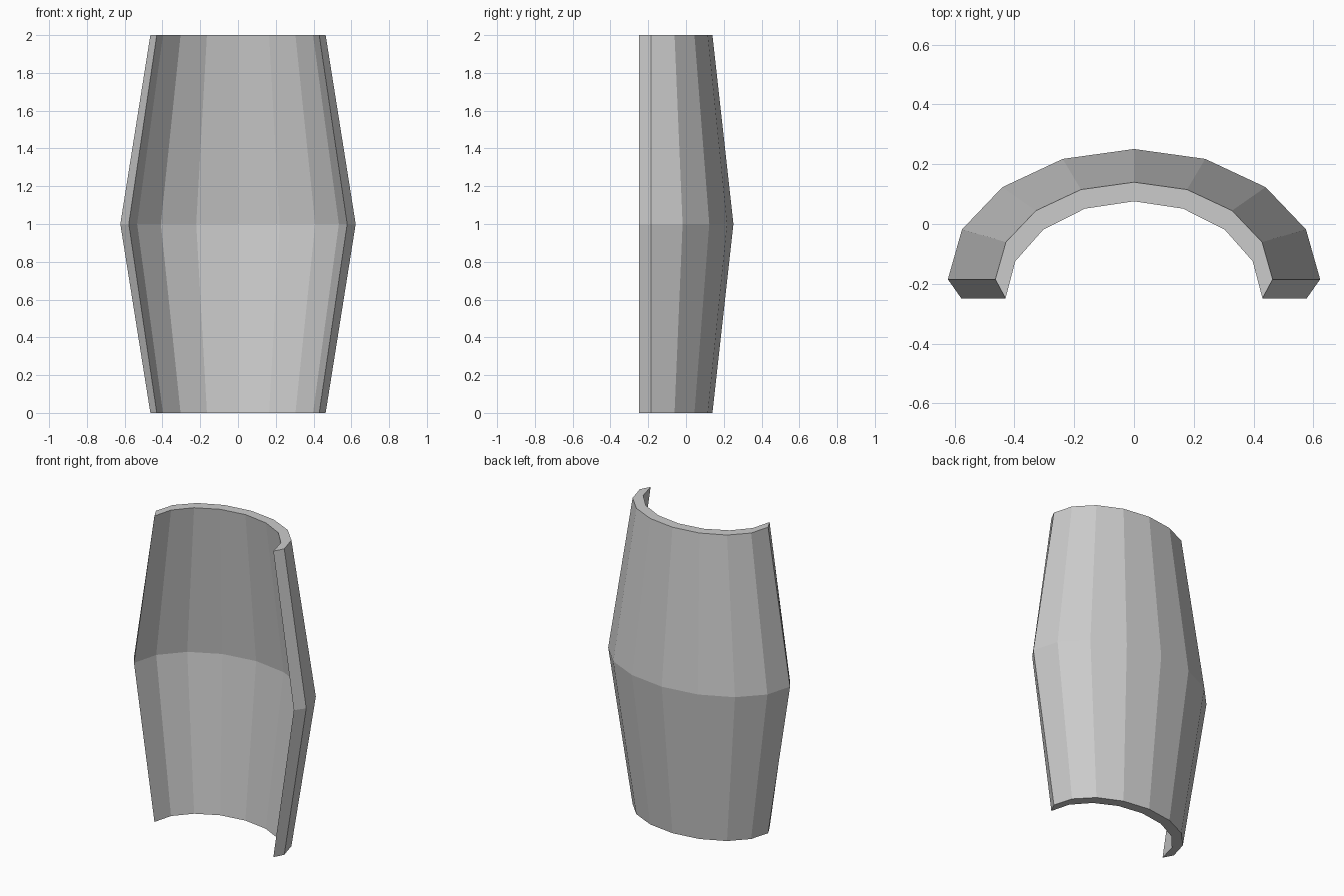
import bpy, bmesh, math

if "Cube" in bpy.data.objects:
    bpy.data.objects.remove(bpy.data.objects["Cube"])

SIDES = 8  # facets across the half ellipse


def arc(bm, rx, ry, y0, z):
    return [bm.verts.new((rx * math.cos(math.pi * i / SIDES),
                          y0 + ry * math.sin(math.pi * i / SIDES), z))
            for i in range(SIDES + 1)]


bm = bmesh.new()

# Bulged outer and inner skins: (z, outer half width, inner half width, depth)
rings = []
for z, outer_x, inner_x, depth in ((0, 0.464, 0.43, 0.325),
                                   (1, 0.623, 0.578, 0.436),
                                   (2, 0.464, 0.43, 0.325)):
    outer = arc(bm, outer_x, depth, -0.185, z)
    inner = arc(bm, inner_x, depth, -0.249, z)
    rings.append(outer + inner[::-1])  # closed crescent section

# Skin the sections together, including the side edges
n = len(rings[0])
for lo, hi in zip(rings, rings[1:]):
    for i in range(n):
        j = (i + 1) % n
        bm.faces.new((lo[i], lo[j], hi[j], hi[i]))

# Top and bottom rims
for ring in (rings[0], rings[-1]):
    for i in range(SIDES):
        bm.faces.new((ring[i], ring[i + 1], ring[n - 2 - i], ring[n - 1 - i]))

bmesh.ops.recalc_face_normals(bm, faces=bm.faces)
mesh = bpy.data.meshes.new("curved_guard_plate")
bm.to_mesh(mesh)
bm.free()
obj = bpy.data.objects.new("curved_guard_plate", mesh)
bpy.context.collection.objects.link(obj)
